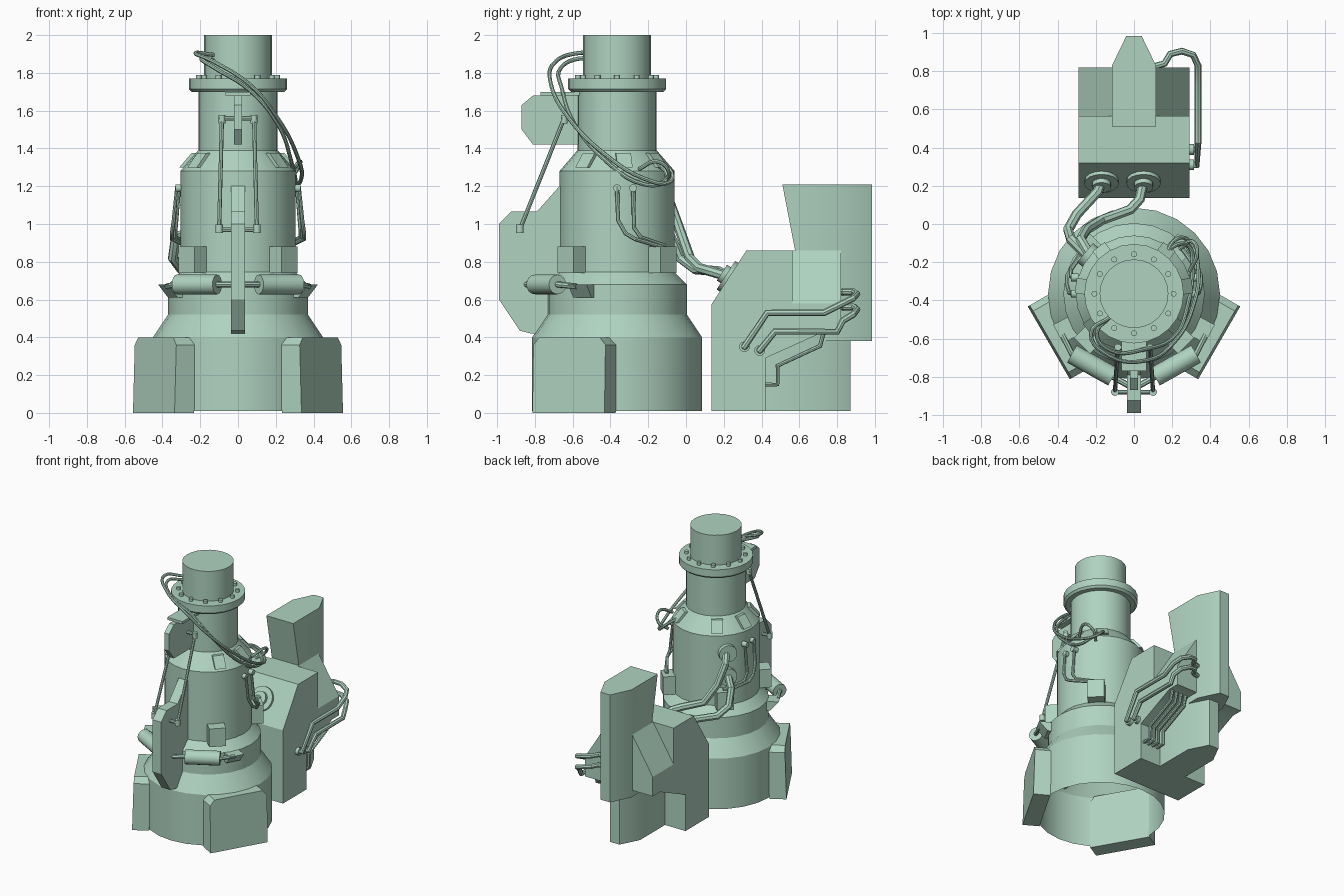
import bpy, bmesh, math
from mathutils import Vector

if "Cube" in bpy.data.objects:
    bpy.data.objects.remove(bpy.data.objects["Cube"])

CY = -0.365  # y of the column axis
mat = bpy.data.materials.new("pale green")
mat.diffuse_color = (0.43, 0.65, 0.53, 1)
mat.use_nodes = True
mat.node_tree.nodes["Principled BSDF"].inputs["Base Color"].default_value = mat.diffuse_color


def add(name, mesh):
    ob = bpy.data.objects.new(name, mesh)
    bpy.context.collection.objects.link(ob)
    mesh.materials.clear()
    mesh.materials.append(mat)
    return ob


def loft(name, rings, caps=(True, True)):
    bm = bmesh.new()
    vs = [[bm.verts.new(p) for p in ring] for ring in rings]
    n = len(rings[0])
    for a, b in zip(vs, vs[1:]):
        for i in range(n):
            bm.faces.new((a[i], a[(i + 1) % n], b[(i + 1) % n], b[i]))
    if caps[0]:
        bm.faces.new(vs[0][::-1])
    if caps[1]:
        bm.faces.new(vs[-1])
    bmesh.ops.recalc_face_normals(bm, faces=bm.faces)
    me = bpy.data.meshes.new(name)
    bm.to_mesh(me)
    bm.free()
    return add(name, me)


def slab(name, w, profile):
    """Side profile (y, z) extruded to half width w."""
    return loft(name, [[(x, y, z) for y, z in profile] for x in (-w, w)])


def plan(name, pts, z0, z1):
    return loft(name, [[(x, y, z) for x, y in pts] for z in (z0, z1)])


def polar(deg, r, t, z):
    """Point at radius r, sideways offset t, around the column axis."""
    a = math.radians(deg)
    return (r * math.cos(a) - t * math.sin(a), CY + r * math.sin(a) + t * math.cos(a), z)


def block(name, deg, w, levels):
    """Radial box; levels are (z, inner r, outer r)."""
    return loft(name, [[polar(deg, r0, -w, z), polar(deg, r1, -w, z),
                        polar(deg, r1, w, z), polar(deg, r0, w, z)] for z, r0, r1 in levels])


def tube(name, pts, r, curved=False, res=2):
    cu = bpy.data.curves.new(name, 'CURVE')
    cu.dimensions = '3D'
    cu.bevel_depth, cu.bevel_resolution, cu.use_fill_caps = r, res, True
    cu.resolution_u = 5
    sp = cu.splines.new('BEZIER' if curved else 'POLY')
    if curved:
        sp.bezier_points.add(len(pts) - 1)
        for b, p in zip(sp.bezier_points, pts):
            b.co = p
            b.handle_left_type = b.handle_right_type = 'AUTO'
    else:
        sp.points.add(len(pts) - 1)
        for b, p in zip(sp.points, pts):
            b.co = (*p, 1)
    tmp = bpy.data.objects.new(name + "_tmp", cu)
    bpy.context.collection.objects.link(tmp)
    me = bpy.data.meshes.new_from_object(tmp.evaluated_get(bpy.context.evaluated_depsgraph_get()))
    bpy.data.objects.remove(tmp)
    return add(name, me)


def disc(name, c, axis, r, h):
    c, d = Vector(c), Vector(axis).normalized() * h / 2
    return tube(name, [c - d, c + d], r, res=6)


def mirror(pts, s):
    return [(x * s, y, z) for x, y, z in pts]


# column: stepped shell, open underneath
steps = [(.45, .01), (.45, .40), (.37, .52), (.37, .68), (.305, .745), (.305, 1.28), (.21, 1.39),
         (.21, 1.70), (.245, 1.70), (.26, 1.715), (.26, 1.77), (.18, 1.77), (.18, 2.0)]
loft("column", [[polar(i * 15, r, 0, z) for i in range(24)] for r, z in steps], (False, True))
for i in range(12):
    x, y, _ = polar(i * 30, .207, 0, 0)
    disc("flange_bolt", (x, y, 1.775), (0, 0, 1), .015, .03)

# front fins
slab("lower_fin", .037, [(-.99, 1.0), (-.925, 1.065), (-.79, 1.065), (-.67, 1.2), (-.6, 1.2),
                         (-.6, .42), (-.82, .42), (-.88, .435), (-.99, .60)])
slab("upper_fin", .02, [(-.55, 1.42), (-.81, 1.42), (-.87, 1.50), (-.87, 1.63), (-.81, 1.68), (-.55, 1.68)])
slab("upper_fin_cap", .065, [(-.77, 1.68), (-.55, 1.68), (-.55, 1.70), (-.77, 1.70)])
tube("strut_axle_top", [(-.1, -.645, 1.56), (.1, -.645, 1.56)], .012)
tube("strut_axle_bottom", [(-.11, -.88, .97), (.11, -.88, .97)], .012)

for s in (1, -1):
    def ang(d):
        return d if s > 0 else 180 - d
    # struts
    tube("strut", mirror([(.085, -.645, 1.56), (.1, -.88, .97)], s), .011)
    disc("strut_joint", (s * .085, -.645, 1.555), (0, 0, 1), .018, .045)
    disc("strut_joint", (s * .1, -.88, .975), (0, 0, 1), .02, .045)
    # feet
    shape = [(-.22, 0), (-.22, .36), (-.185, .40), (.185, .40), (.22, .36), (.22, 0)]
    loft("foot", [[polar(ang(-30), r - z * .03, t, z) for t, z in shape] for r in (.395, .515)])
    # horizontal pistons
    tube("piston", mirror([(.11, -.80, .68), (.325, -.68, .68)], s), .052, res=6)
    tube("piston_rod", mirror([(.03, -.845, .68), (.325, -.68, .68), (.375, -.58, .67)], s), .016)
    block("piston_bracket", ang(-28), .055, [(.61, .33, .39), (.68, .33, .45)])
    # blocks and plates around the column
    for a in (-45, 45):
        block("side_block", ang(a), .06, [(.74, .26, .385), (.88, .26, .385)])
    for a in (-38, 8, 53):
        block("cone_plate", ang(a), .04, [(1.30, .25, .308), (1.375, .19, .243)])
    # thin pipes down to the rear blocks
    tube("thin_pipe", mirror([(.29, -.365, 1.19), (.325, -.365, 1.19), (.34, -.36, 1.02), (.35, -.32, .95),
                              (.35, -.27, .92), (.26, -.12, .875)], s), .011)
    tube("thin_pipe", mirror([(.28, -.28, 1.19), (.31, -.28, 1.19), (.33, -.275, .98), (.33, -.24, .93),
                              (.24, -.11, .885)], s), .011)
    for y in (-.365, -.28):
        disc("thin_pipe_socket", (s * .31, y, 1.19), (1, 0, 0), .02, .04)

# top hoses sweeping round the front to the right
for k in (0, 1):
    d = k * .03
    tube("hose", [(-.13, -.49, 1.895 - d), (-.225 + d, -.57, 1.905 - d), (-.13, -.69 + d, 1.86 - d),
                  (.06, -.715 + 2 * d, 1.74 - d), (.21, -.62 + d, 1.56 - d), (.31 - d, -.43, 1.37 - d),
                  (.335 - d, -.22, 1.24 - d), (.29, -.09 - d, 1.22), (.22, -.08 - d, 1.28),
                  (.16, -.17, 1.32)], .011, True)
tube("hose_loop", [(.29, -.25, 1.29), (.33, -.15, 1.33), (.30, -.09, 1.27), (.24, -.13, 1.22)], .011, True)

# rear cabinet
slab("cabinet_front", .29, [(.135, .01), (.135, .575), (.32, .86), (.565, .86), (.565, .355), (.42, .29), (.42, .01)])
loft("cabinet_rear", [[(-.29, y, b), (-.29, y, .58), (-.115, y, .86), (.115, y, .86), (.29, y, .58), (.29, y, b)]
                      for y, b in ((.565, .355), (.73, .43), (.82, .43))])
plan("cabinet_lower_spine", [(-.115, .40), (-.115, .725), (-.04, .87), (.04, .87), (.115, .725), (.115, .40)], .01, .45)
loft("cabinet_tower", [[(-.115, f, z), (-.115, .83, z), (-.04, .985, z), (.04, .985, z), (.115, .83, z), (.115, f, z)]
                       for z, f in ((.38, .67), (1.21, .51))])

# ports and thick pipes between cabinet and column
n = Vector((0, -.84, .545))
for x in (-.17, .05):
    disc("cabinet_port", Vector((x, .228, .718)), n, .09, .04)
    disc("cabinet_port_hub", Vector((x, .228, .718)) + n * .025, n, .05, .04)
for z in (.97, 1.15):
    x, y, _ = polar(140, .31, 0, 0)
    disc("column_port", (x, y, z), (x, y - CY, 0), .065, .05)
tube("thick_pipe", [(-.17, .23, .72), (-.19, .17, .75), (-.30, .05, .76), (-.345, -.03, .82),
                    (-.33, -.08, .93), (-.22, -.19, .98)], .027)
tube("thick_pipe", [(.05, .23, .72), (.03, .13, .75), (-.02, .075, .765), (-.17, .02, .82),
                    (-.25, -.03, .96), (-.28, -.08, 1.10), (-.22, -.18, 1.16)], .027)

# pipes on the right side of the cabinet
for y, z, y2, y3, h, e in ((.31, .35, .43, .73, .53, .11), (.39, .33, .47, .80, .43, .13)):
    tube("cabinet_pipe", [(.28, y, z), (.33, y, z), (.335, y2, h), (.335, y3, h), (.335, .83, h + e * .45),
                          (.31, .885, h + e * .7), (.25, .905, h + e * .9), (.19, .89, h + e),
                          (.16, .84, h + e), (.09, .82, h + e)], .018)
    disc("cabinet_pipe_socket", (.30, y, z), (1, 0, 0), .028, .03)
for i in range(4):
    x = .142 + i * .04
    tube("recess_pipe", [(x, .41, .15), (x, .485, .15), (x, .485, .25), (x, .71, .355), (x, .735, .45)], .012)

# smooth round parts, keep hard edges
for ob in bpy.context.collection.objects:
    ob.select_set(True)
    bpy.context.view_layer.objects.active = ob
bpy.ops.object.shade_smooth_by_angle(angle=math.radians(28))
